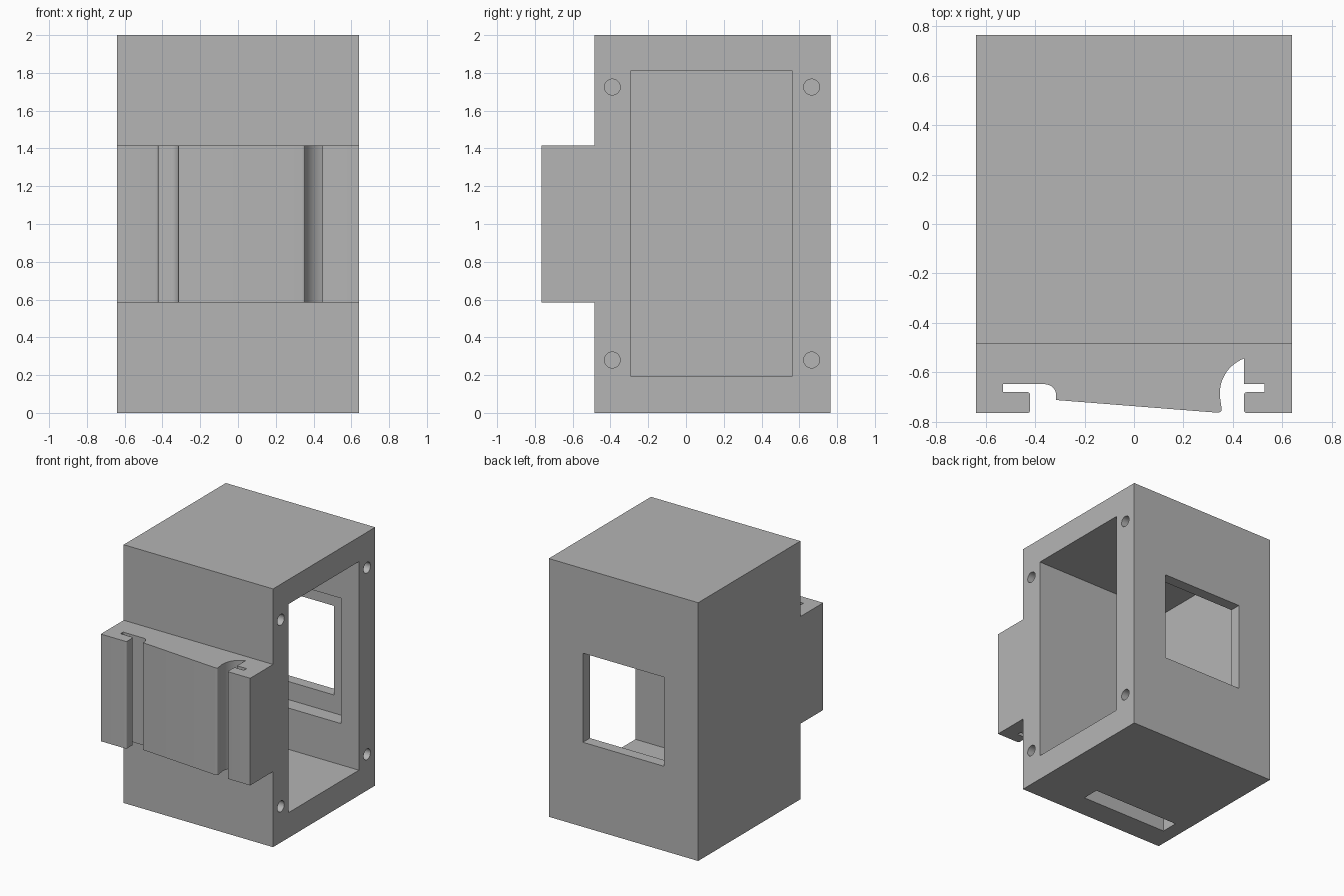
import bpy, bmesh, math
from mathutils import Matrix, Vector

old = bpy.data.objects.get("Cube")
if old:
    bpy.data.objects.remove(old)

grey = bpy.data.materials.new("light grey plastic")
grey.use_nodes = True
grey.diffuse_color = (0.46, 0.46, 0.46, 1)
grey.node_tree.nodes["Principled BSDF"].inputs["Base Color"].default_value = grey.diffuse_color


def finish(name, bm):
    bmesh.ops.recalc_face_normals(bm, faces=bm.faces)
    mesh = bpy.data.meshes.new(name)
    bm.to_mesh(mesh)
    bm.free()
    mesh.materials.append(grey)
    obj = bpy.data.objects.new(name, mesh)
    bpy.context.collection.objects.link(obj)
    return obj


def box(name, x, y, z):
    """Box from (low, high) ranges on each axis."""
    bm = bmesh.new()
    size = [r[1] - r[0] for r in (x, y, z)]
    centre = [(r[0] + r[1]) / 2 for r in (x, y, z)]
    bmesh.ops.create_cube(bm, size=1, matrix=Matrix.Translation(centre) @ Matrix.Diagonal((*size, 1)))
    return finish(name, bm)


def screw_hole(y, z, radius=0.042, depth=0.3):
    bm = bmesh.new()
    place = Matrix.Translation((0.64, y, z)) @ Matrix.Rotation(math.pi / 2, 4, "Y")
    bmesh.ops.create_cone(bm, cap_ends=True, segments=32, radius1=radius, radius2=radius,
                          depth=2 * depth, matrix=place)
    return finish("screw_hole_cutter", bm)


def arc(cx, cy, r, start, end, steps=8):
    """Points on an arc, angles in degrees."""
    angles = [math.radians(start + (end - start) * i / steps) for i in range(steps + 1)]
    return [(cx + r * math.cos(a), cy + r * math.sin(a)) for a in angles]


def smooth(obj):
    bpy.ops.object.select_all(action="DESELECT")
    obj.select_set(True)
    bpy.context.view_layer.objects.active = obj
    bpy.ops.object.shade_smooth_by_angle(angle=math.radians(30))


# Housing: solid block with a cavity open on the left side
housing = box("housing", (-0.64, 0.64), (-0.485, 0.765), (0, 2))
cutters = [
    box("cavity_cutter", (-0.525, 0.8), (-0.295, 0.565), (0.195, 1.81)),
    box("recess_cutter", (-0.488, 0.488), (0.45, 0.68), (0.515, 1.485)),
    box("window_cutter", (-0.347, 0.347), (0.5, 0.9), (0.655, 1.345)),
    box("cable_slot_cutter", (-0.525, 0.22), (-0.295, -0.16), (-0.1, 0.3)),
]
cutters += [screw_hole(y, z) for y in (-0.39, 0.665) for z in (0.28, 1.725)]

for cutter in cutters:
    mod = housing.modifiers.new("cut", "BOOLEAN")
    mod.operation = "DIFFERENCE"
    mod.solver = "EXACT"
    mod.object = cutter
    bpy.context.view_layer.objects.active = housing
    bpy.ops.object.modifier_apply(modifier=mod.name)
    bpy.data.objects.remove(cutter)
smooth(housing)

# Rail clip: one extruded profile with two lips, a sloped pad and a curved spring gap
profile = [(-0.64, -0.485), (-0.64, -0.765)]
profile += arc(-0.432, -0.753, 0.012, -90, 0, 4)
profile += arc(-0.432, -0.692, 0.012, 0, 90, 4)
profile += [(-0.53, -0.68), (-0.53, -0.648)]
profile += arc(-0.36, -0.693, 0.045, 90, 0)
profile += [(-0.315, -0.712), (0.335, -0.763)]
profile += arc(0.343, -0.75, 0.012, -90, 0, 4)
profile += arc(0.497, -0.685, 0.15, 190, 110, 14)
profile += [(0.445, -0.648), (0.527, -0.648), (0.527, -0.68)]
profile += arc(0.457, -0.692, 0.012, 90, 180, 4)
profile += arc(0.457, -0.753, 0.012, 180, 270, 4)
profile += [(0.64, -0.765), (0.64, -0.485)]

bm = bmesh.new()
face = bm.faces.new([bm.verts.new((x, y, 0.585)) for x, y in profile])
sweep = bmesh.ops.extrude_face_region(bm, geom=[face])
bmesh.ops.translate(bm, vec=Vector((0, 0, 0.83)),
                    verts=[v for v in sweep["geom"] if isinstance(v, bmesh.types.BMVert)])
smooth(finish("rail_clip", bm))
